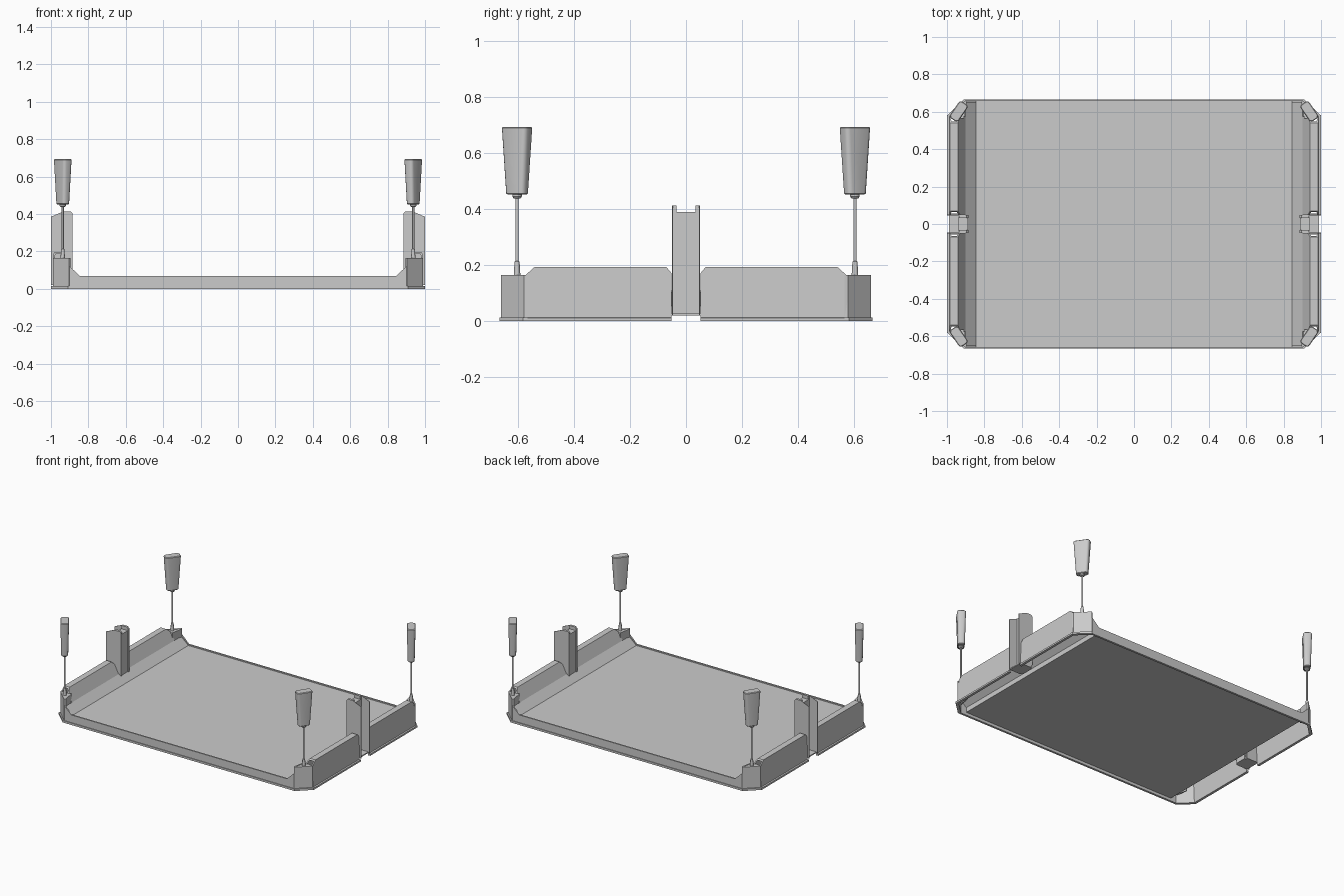
import bpy, bmesh, math
from mathutils import Matrix, Vector

cube = bpy.data.objects.get("Cube")
if cube:
    bpy.data.objects.remove(cube)

grey = bpy.data.materials.new("plain grey")
grey.use_nodes = True
COLOUR = (0.6, 0.6, 0.6, 1)
grey.diffuse_color = COLOUR
grey.node_tree.nodes["Principled BSDF"].inputs["Base Color"].default_value = COLOUR


def finish(name, bm):
    bmesh.ops.recalc_face_normals(bm, faces=bm.faces)
    mesh = bpy.data.meshes.new(name)
    bm.to_mesh(mesh)
    bm.free()
    mesh.materials.append(grey)
    obj = bpy.data.objects.new(name, mesh)
    bpy.context.scene.collection.objects.link(obj)
    return obj


def prism(name, points, lo, hi, axis, sx=1, sy=1):
    """Extrude a 2D profile along y (points are x, z) or z (points are x, y)."""
    bm = bmesh.new()
    rings = []
    for level in (lo, hi):
        ring = []
        for u, v in points:
            p = (u, level, v) if axis == "y" else (u, v, level)
            ring.append(bm.verts.new((p[0] * sx, p[1] * sy, p[2])))
        rings.append(ring)
        bm.faces.new(ring)
    n = len(points)
    for i in range(n):
        j = (i + 1) % n
        bm.faces.new((rings[0][i], rings[0][j], rings[1][j], rings[1][i]))
    return finish(name, bm)


def slice_off(obj, point, normal):
    """Cut away everything beyond a plane and close the cut."""
    bm = bmesh.new()
    bm.from_mesh(obj.data)
    cut = bmesh.ops.bisect_plane(bm, geom=bm.verts[:] + bm.edges[:] + bm.faces[:],
                                 plane_co=point, plane_no=normal, clear_outer=True)
    edges = [e for e in cut["geom_cut"] if isinstance(e, bmesh.types.BMEdge)]
    bmesh.ops.holes_fill(bm, edges=edges)
    bmesh.ops.recalc_face_normals(bm, faces=bm.faces)
    bm.to_mesh(obj.data)
    bm.free()


def lathe(name, profile, centre, sides=12):
    """Stack cones through (radius, height) pairs."""
    bm = bmesh.new()
    for (r1, z1), (r2, z2) in zip(profile, profile[1:]):
        bmesh.ops.create_cone(bm, cap_ends=True, segments=sides, radius1=r1, radius2=r2,
                              depth=z2 - z1,
                              matrix=Matrix.Translation((*centre, (z1 + z2) / 2)))
    obj = finish(name, bm)
    for p in obj.data.polygons:
        p.use_smooth = len(p.vertices) == 4


def tapered_head(name, centre, angle):
    """Flat paddle, wider at the top, with rounded upright edges."""
    bm = bmesh.new()
    bmesh.ops.create_cube(bm, size=1)
    for v in bm.verts:
        top = v.co.z > 0
        v.co.x *= 0.108 if top else 0.078
        v.co.y *= 0.056 if top else 0.044
        v.co.z = 0.693 if top else 0.452
    upright = [e for e in bm.edges if abs(e.verts[0].co.z - e.verts[1].co.z) > 0.1]
    bmesh.ops.bevel(bm, geom=upright, offset=0.016, segments=3, affect="EDGES", profile=0.5)
    rims = [e for e in bm.edges if abs(e.verts[0].co.z - e.verts[1].co.z) < 0.01]
    bmesh.ops.bevel(bm, geom=rims, offset=0.004, segments=1, affect="EDGES")
    bm.transform(Matrix.Translation((*centre, 0)) @ Matrix.Rotation(angle, 4, "Z"))
    obj = finish(name, bm)
    for p in obj.data.polygons:
        p.use_smooth = abs(p.normal.z) < 0.3


# Floor slab, raised off the ground
prism("floor", [(-0.85, 0.02), (0.85, 0.02), (0.85, 0.06), (-0.85, 0.06)],
      -0.652, 0.652, "y")

# Low front and back lips, turning up at both ends
LIP = [(0.9, 0), (0.9, 0.12), (0.845, 0.068)]
LIP += [(-x, z) for x, z in reversed(LIP)]
for name, sy in (("front_lip", -1), ("back_lip", 1)):
    prism(name, LIP, 0.65, 0.66, "y", sy=sy)
    prism(name + "_foot", [(-0.9, 0), (0.9, 0), (0.9, 0.014), (-0.9, 0.014)],
          0.655, 0.665, "y", sy=sy)

# Hollow end wall: sloped inside, flat on top, footed outside
WALL = [(0.9, 0.11), (0.942, 0.193), (0.985, 0.193), (0.99, 0.014), (1.0, 0.012),
        (1.0, 0), (0.982, 0), (0.977, 0.185), (0.947, 0.185), (0.908, 0.104)]
# Thin ramp joining the floor to the wall
RAMP = [(0.845, 0.02), (0.845, 0.06), (0.9, 0.11), (0.908, 0.104), (0.853, 0.054),
        (0.853, 0.02)]
# Corner housing: diagonal outer panel, inner panel, deck and foot rim
DIAGONAL = [(0.99, 0.565), (0.988, 0.578), (0.903, 0.66), (0.895, 0.652), (0.98, 0.572)]
INNER = [(0.895, 0.65), (0.903, 0.652), (0.918, 0.565), (0.91, 0.565)]
DECK = [(0.988, 0.565), (0.986, 0.576), (0.903, 0.656), (0.895, 0.65), (0.912, 0.565)]
FOOT = [(1.0, 0.565), (1.0, 0.58), (0.91, 0.665), (0.9, 0.665), (0.9, 0.65), (0.985, 0.57)]

# Post: thin cheeks with a sloping top, a column between raised jambs
CHEEK = [(1.0, 0.02), (1.0, 0.385), (0.935, 0.413), (0.9, 0.413), (0.9, 0.02)]
JAMB = [(0.935, 0.02), (0.935, 0.413), (0.895, 0.413), (0.885, 0.403), (0.885, 0.05),
        (0.91, 0.02)]
COLUMN = [(0.938, -0.04), (0.938, 0.04), (0.888, 0.04), (0.888, -0.04)]
SILL = [(0.9, 0.02), (0.99, 0.02), (0.99, 0.028), (0.9, 0.028)]

for side, sx in (("left", 1), ("right", -1)):
    prism(side + "_ramp", RAMP, -0.652, 0.652, "y", sx=sx)

    # Upright post set in the gap of the end wall
    prism(side + "_post_column", COLUMN, 0.02, 0.39, "z", sx=sx)
    prism(side + "_post_sill", SILL, -0.055, 0.055, "y", sx=sx)
    for part, sy in (("front", -1), ("back", 1)):
        prism(f"{side}_{part}_post_cheek", CHEEK, 0.046, 0.05, "y", sx=sx, sy=sy)
        prism(f"{side}_{part}_post_jamb", JAMB, 0.033, 0.047, "y", sx=sx, sy=sy)

        # Wall half with chamfered top corners
        wall = prism(f"{side}_{part}_wall", WALL, 0.052, 0.575, "y", sx=sx, sy=sy)
        slice_off(wall, Vector((0, 0.07 * sy, 0.193)), Vector((0, -1.2 * sy, 1)))
        slice_off(wall, Vector((0, 0.54 * sy, 0.193)), Vector((0, 0.9 * sy, 1)))

        # Corner housing
        prism(f"{side}_{part}_corner_panel", DIAGONAL, 0, 0.165, "z", sx=sx, sy=sy)
        prism(f"{side}_{part}_corner_inner", INNER, 0.06, 0.165, "z", sx=sx, sy=sy)
        prism(f"{side}_{part}_corner_deck", DECK, 0.155, 0.163, "z", sx=sx, sy=sy)
        prism(f"{side}_{part}_corner_foot", FOOT, 0, 0.014, "z", sx=sx, sy=sy)

        # Thin pole with socket, collar and paddle head
        centre = (0.937 * sx, 0.602 * sy)
        lathe(f"{side}_{part}_pole",
              [(0.012, 0.16), (0.009, 0.212), (0.006, 0.215), (0.006, 0.44)], centre)
        lathe(f"{side}_{part}_collar", [(0.012, 0.438), (0.017, 0.444), (0.017, 0.456)], centre)
        tapered_head(f"{side}_{part}_head", centre, math.radians(-56) * sx * sy)
